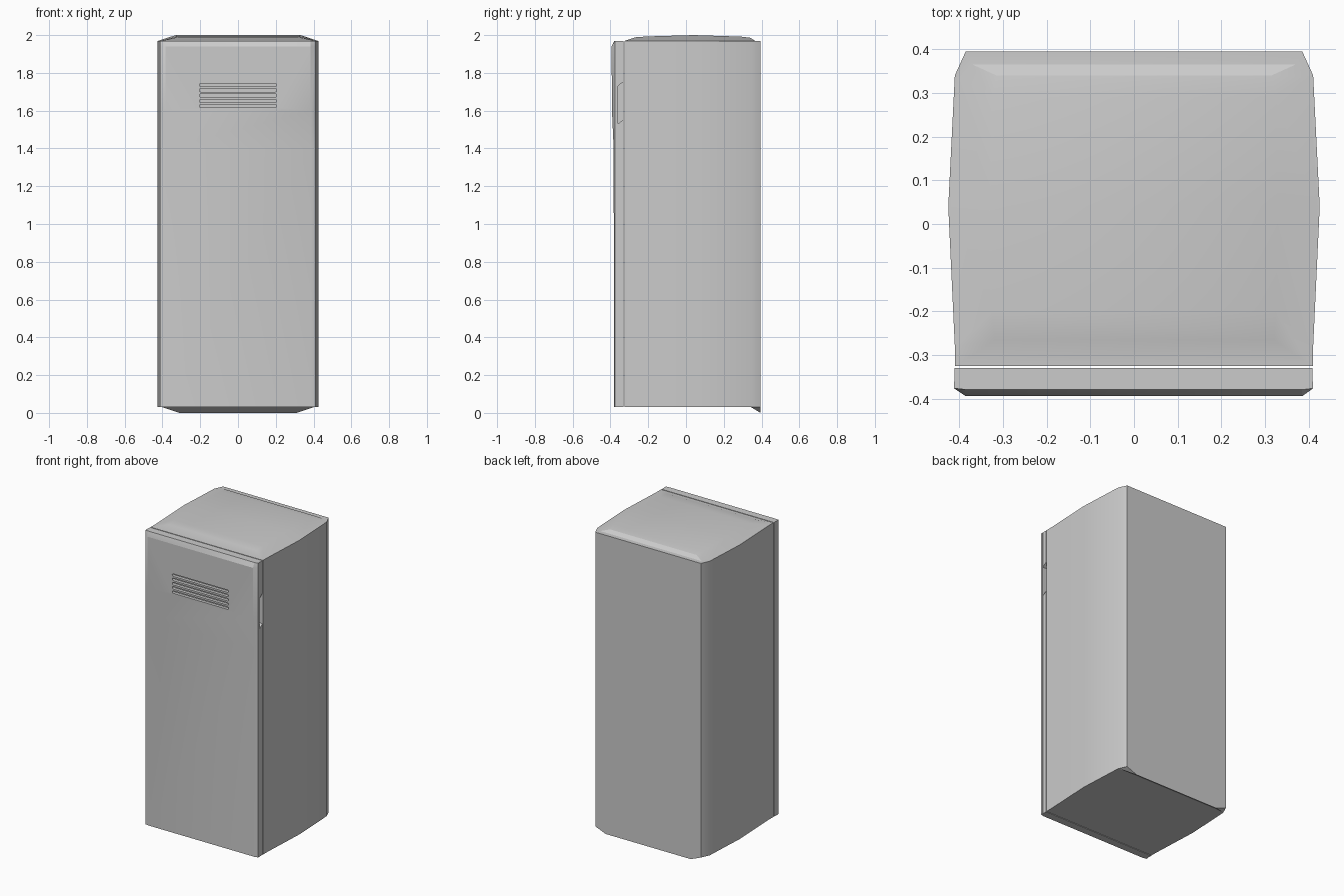
import bpy, bmesh, math

if "Cube" in bpy.data.objects:
    bpy.data.objects.remove(bpy.data.objects["Cube"])


def make_object(name, bm):
    bmesh.ops.recalc_face_normals(bm, faces=bm.faces)
    mesh = bpy.data.meshes.new(name)
    bm.to_mesh(mesh)
    bm.free()
    obj = bpy.data.objects.new(name, mesh)
    bpy.context.collection.objects.link(obj)
    return obj


def activate(obj):
    bpy.ops.object.select_all(action='DESELECT')
    obj.select_set(True)
    bpy.context.view_layer.objects.active = obj


def smooth(obj, deg=25):
    activate(obj)
    bpy.ops.object.shade_smooth_by_angle(angle=math.radians(deg))


def loft(bm, rings):
    """Bridge closed rings of equal length; returns the vertex rings."""
    vr = [[bm.verts.new(p) for p in ring] for ring in rings]
    n = len(vr[0])
    for a, b in zip(vr, vr[1:]):
        for i in range(n):
            j = (i + 1) % n
            bm.faces.new((a[i], a[j], b[j], b[i]))
    return vr


def mirrored(half):
    """Close a right-hand outline with its mirror image across x = 0."""
    return half + [(-x, y, z) for x, y, z in reversed(half)]


def cut(obj, bm):
    cutter = make_object(obj.name + "_cutter", bm)
    cutter.hide_render = True
    mod = obj.modifiers.new("cut", 'BOOLEAN')
    mod.operation = 'DIFFERENCE'
    mod.solver = 'EXACT'
    mod.object = cutter
    activate(obj)
    bpy.ops.object.modifier_apply(modifier=mod.name)
    bpy.data.objects.remove(cutter)


# Cabinet body: bowed sides, shallow crowned top
foot = [(.41, -.325), (.41, -.28), (.425, .04), (.41, .34), (.385, .395)]
shelf = [(.405, -.324, 1.97), (.405, -.28, 1.97), (.42, .04, 1.97),
         (.40, .335, 1.97), (.37, .365, 1.97)]
crown = [(.32, -.265, 1.989), (.325, -.2, 1.993), (.33, .04, 2.0),
         (.325, .29, 1.992), (.315, .34, 1.986)]
bm = bmesh.new()
rings = loft(bm, [mirrored([(x, y, .03) for x, y in foot]),
                  mirrored([(x, y, 1.97) for x, y in foot]),
                  mirrored(shelf), mirrored(crown)])
bm.faces.new(rings[0])
top = rings[-1]
for i in range(4):
    bm.faces.new((top[i], top[i + 1], top[8 - i], top[9 - i]))
smooth(make_object("cabinet_body", bm))

# Sloped lip under the back edge
bm = bmesh.new()
v = [bm.verts.new(p) for p in [(.40, .345, .03), (.385, .395, .03), (.31, .395, 0),
                               (-.40, .345, .03), (-.385, .395, .03), (-.31, .395, 0)]]
for f in [(0, 1, 2), (3, 5, 4), (0, 2, 5, 3), (1, 4, 5, 2), (0, 3, 4, 1)]:
    bm.faces.new([v[i] for i in f])
make_object("back_foot_lip", bm)

# Door front shell: chamfered rim, fuller towards the top
bm = bmesh.new()
rings = loft(bm, [[(-.412, -.36, z), (-.412, -.376, z), (-.385, yf, z),
                   (.385, yf, z), (.41, -.376, z), (.41, -.36, z)]
                  for z, yf in [(.03, -.381), (1.4, -.383), (1.6, -.392),
                                (1.94, -.394), (1.97, -.379)]])
bm.faces.new(rings[0])
bm.faces.new(rings[-1])
door = make_object("door_front", bm)

# Rounded ventilation slots
bm = bmesh.new()
r = .008
for k in range(5):
    zc = 1.736 - k * .028
    outline = []
    for side in (1, -1):
        for s in range(7):
            a = math.radians(-90 + 30 * s)
            outline.append((side * (.197 + r * math.cos(a)), zc + side * r * math.sin(a)))
    ends = loft(bm, [[(x, y, z) for x, z in outline] for y in (-.42, -.372)])
    bm.faces.new(ends[0])
    bm.faces.new(ends[1])
cut(door, bm)
smooth(door)

# Door back panel, with clipped rear corners at top and bottom
bm = bmesh.new()
side = [(-.36, .03), (-.33, .03), (-.33, 1.97), (-.36, 1.97)]
ends = loft(bm, [[(x, y, z) for y, z in side] for x in (-.411, .409)])
bm.faces.new(ends[0])
bm.faces.new(ends[1])
panel = make_object("door_back_panel", bm)

# Finger grip recess on the right door edge
bm = bmesh.new()
grip = [(-.361, 1.53), (-.329, 1.555), (-.329, 1.755), (-.361, 1.73)]
ends = loft(bm, [[(x, y, z) for y, z in grip] for x in (.38, .45)])
bm.faces.new(ends[0])
bm.faces.new(ends[1])
cut(panel, bm)
